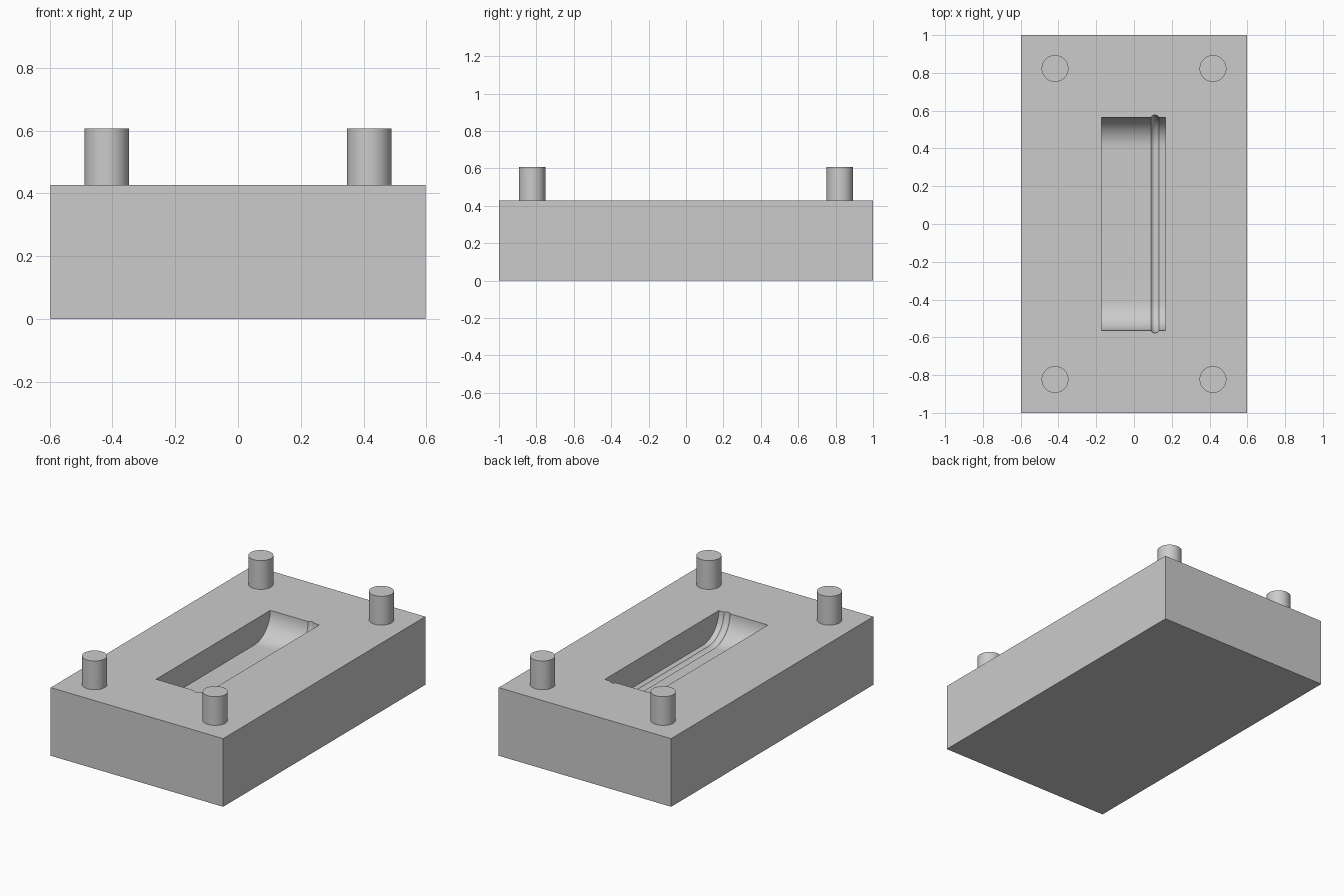
import bpy, bmesh, math

cube = bpy.data.objects.get("Cube")
if cube:
    bpy.data.objects.remove(cube, do_unlink=True)

TOP = 0.427        # height of the block
PIN_TOP = 0.607
HALF_Y = 0.565     # half length of the pocket
RADIUS = 0.157     # end curve and depth of the pocket

grey = bpy.data.materials.new("plain grey")
grey.use_nodes = True
colour = (0.6, 0.6, 0.6, 1)
grey.diffuse_color = colour
grey.node_tree.nodes["Principled BSDF"].inputs["Base Color"].default_value = colour


def make_object(name, bm):
    bmesh.ops.recalc_face_normals(bm, faces=bm.faces)
    mesh = bpy.data.meshes.new(name)
    bm.to_mesh(mesh)
    bm.free()
    mesh.materials.append(grey)
    obj = bpy.data.objects.new(name, mesh)
    bpy.context.collection.objects.link(obj)
    return obj


def smooth(obj):
    bpy.ops.object.select_all(action="DESELECT")
    obj.select_set(True)
    bpy.context.view_layer.objects.active = obj
    bpy.ops.object.shade_smooth_by_angle(angle=math.radians(30))


def pocket_section(grow, steps=16):
    """Outline in y and z: two quarter curves joined by a flat floor."""
    r = RADIUS + grow
    centre = HALF_Y - RADIUS
    right = [(centre + r * math.cos(a), TOP - r * math.sin(a))
             for a in (math.pi / 2 * i / steps for i in range(steps + 1))]
    right.insert(0, (HALF_Y + grow, TOP + 0.1))
    return right + [(-y, z) for y, z in reversed(right)]


# Block
bm = bmesh.new()
bmesh.ops.create_cube(bm, size=1)
for v in bm.verts:
    v.co = (v.co.x * 1.195, v.co.y * 2, (v.co.z + 0.5) * TOP)
block = make_object("block", bm)

# Pocket cutter, lofted across x, with a shallow rounded groove
stations = [(-0.172, 0), (0.09, 0), (0.097, 0.007), (0.104, 0.011),
            (0.112, 0.012), (0.122, 0.009), (0.133, 0), (0.168, 0)]
bm = bmesh.new()
rings = [[bm.verts.new((x, y, z)) for y, z in pocket_section(grow)]
         for x, grow in stations]
for a, b in zip(rings, rings[1:]):
    for i in range(len(a)):
        j = (i + 1) % len(a)
        bm.faces.new((a[i], a[j], b[j], b[i]))
bm.faces.new(rings[0])
bm.faces.new(rings[-1])
cutter = make_object("pocket_cutter", bm)
cutter.hide_render = True

cut = block.modifiers.new("pocket", "BOOLEAN")
cut.operation = "DIFFERENCE"
cut.solver = "EXACT"
cut.object = cutter
bpy.ops.object.select_all(action="DESELECT")
block.select_set(True)
bpy.context.view_layer.objects.active = block
bpy.ops.object.modifier_apply(modifier=cut.name)
bpy.data.objects.remove(cutter, do_unlink=True)
smooth(block)

# Locating pins in the corners
for end, sy in (("front", -1), ("back", 1)):
    for side, sx in (("right", -1), ("left", 1)):
        bm = bmesh.new()
        bmesh.ops.create_cone(bm, cap_ends=True, segments=48, radius1=0.071,
                              radius2=0.071, depth=PIN_TOP - TOP + 0.02)
        pin = make_object(f"{end}_{side}_pin", bm)
        pin.location = (sx * 0.418, sy * 0.823, (PIN_TOP + TOP - 0.02) / 2)
        smooth(pin)
